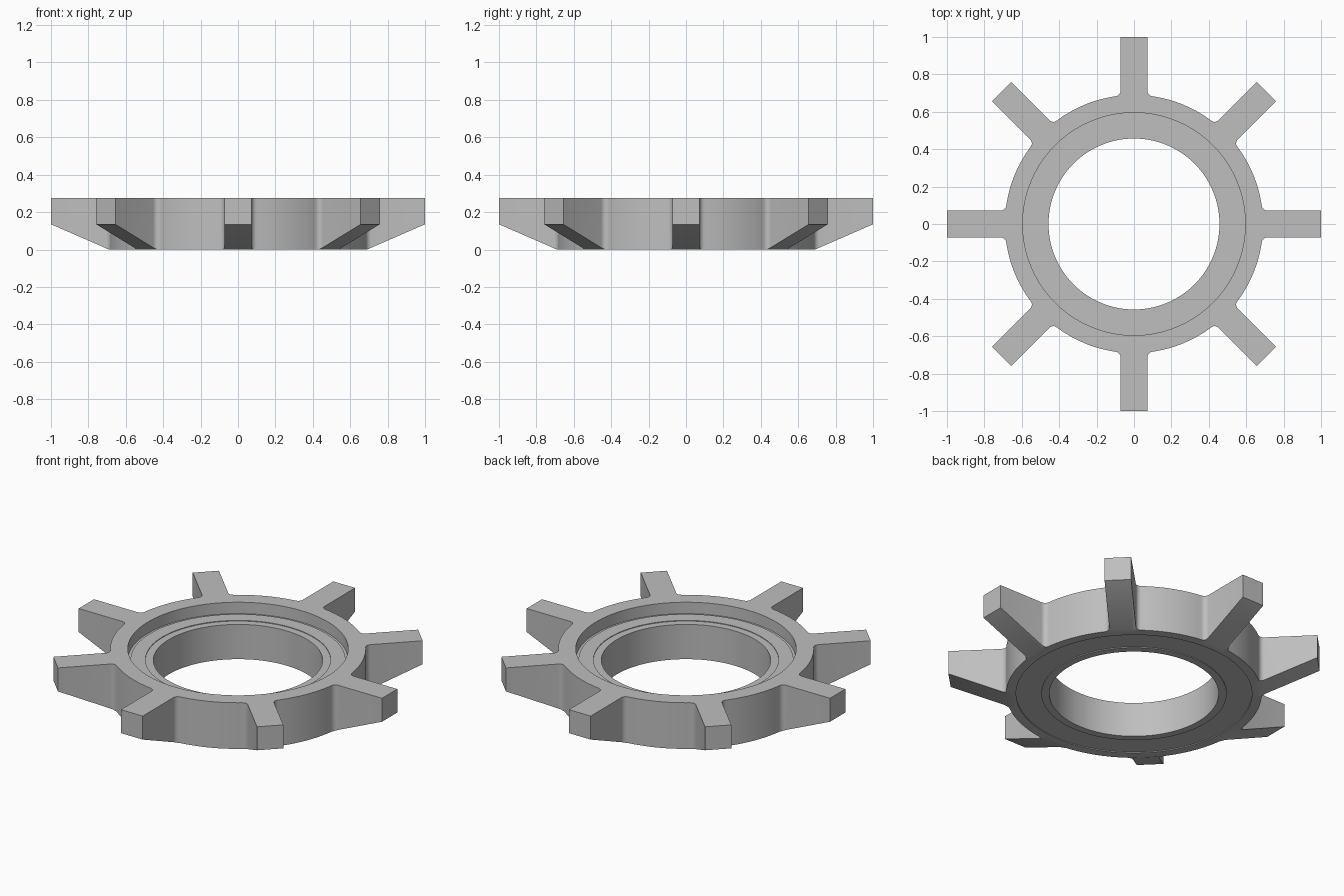
import bpy, bmesh
from math import pi, sin, cos, atan2, hypot, sqrt, radians

cube = bpy.data.objects.get("Cube")
if cube:
    bpy.data.objects.remove(cube, do_unlink=True)

SPOKES = 8
HEIGHT = 0.275
RING = 0.69        # outer radius of the ring
HALF = 0.072       # half width of a spoke
FILLET = 0.03
TIP_Z = 0.135      # underside height at a spoke tip
SECTOR = 2 * pi / SPOKES


def half_sector():
    """Outline from the spoke corner round the fillet to the ring's mid arc."""
    cy = HALF + FILLET
    cx = sqrt((RING + FILLET) ** 2 - cy ** 2)
    pts = [(1.0, HALF)]
    start, end = -pi / 2, atan2(-cy, -cx)
    for i in range(7):
        a = start + (end - start) * i / 6
        pts.append((cx + FILLET * cos(a), cy + FILLET * sin(a)))
    first = atan2(cy, cx)
    for i in range(1, 9):
        a = first + (SECTOR / 2 - first) * i / 8
        pts.append((RING * cos(a), RING * sin(a)))
    return pts


def underside(x):
    return max(0.0, (x - RING) / (1 - RING) * TIP_Z)


# One sector, mirrored about the spoke axis, then repeated round the ring
upper = half_sector()
lower = [(x, -y) for x, y in reversed(upper[:-1])]
sector = lower + [(1.0, 0.0)] + upper
outline = []
for k in range(SPOKES):
    c, s = cos(k * SECTOR), sin(k * SECTOR)
    outline += [(x * c - y * s, x * s + y * c, underside(x)) for x, y in sector]


def circle(radius, z):
    """Circle whose points share the directions of the outline points."""
    return [(x * radius / hypot(x, y), y * radius / hypot(x, y), z) for x, y, _ in outline]


# Stack of loops: underside, outer wall, top, recess and bore
loops = [
    circle(0.457, 0), circle(0.50, 0), circle(0.50, 0.005),
    circle(0.637, 0.005), circle(0.637, 0), circle(RING, 0),
    outline,
    [(x, y, HEIGHT) for x, y, _ in outline],
    circle(0.595, HEIGHT), circle(0.595, 0.207),
    circle(0.58, 0.207), circle(0.58, 0.211),
    circle(0.50, 0.211), circle(0.50, 0.207), circle(0.457, 0.207),
]
bm = bmesh.new()
rows = [[bm.verts.new(p) for p in loop] for loop in loops]
n = len(outline)
for a, b in zip(rows, rows[1:] + rows[:1]):
    for i in range(n):
        j = (i + 1) % n
        bm.faces.new((a[i], b[i], b[j], a[j]))
bmesh.ops.remove_doubles(bm, verts=bm.verts, dist=0.0005)
bmesh.ops.recalc_face_normals(bm, faces=bm.faces)
mesh = bpy.data.meshes.new("spoked_ring")
bm.to_mesh(mesh)
bm.free()
ring = bpy.data.objects.new("spoked_ring", mesh)
bpy.context.collection.objects.link(ring)

# Plain grey finish
grey = bpy.data.materials.new("plain_grey")
grey.use_nodes = True
colour = (0.52, 0.52, 0.52, 1)
grey.diffuse_color = colour
grey.node_tree.nodes["Principled BSDF"].inputs["Base Color"].default_value = colour
mesh.materials.append(grey)

bpy.context.view_layer.objects.active = ring
ring.select_set(True)
bpy.ops.object.shade_smooth_by_angle(angle=radians(30))
